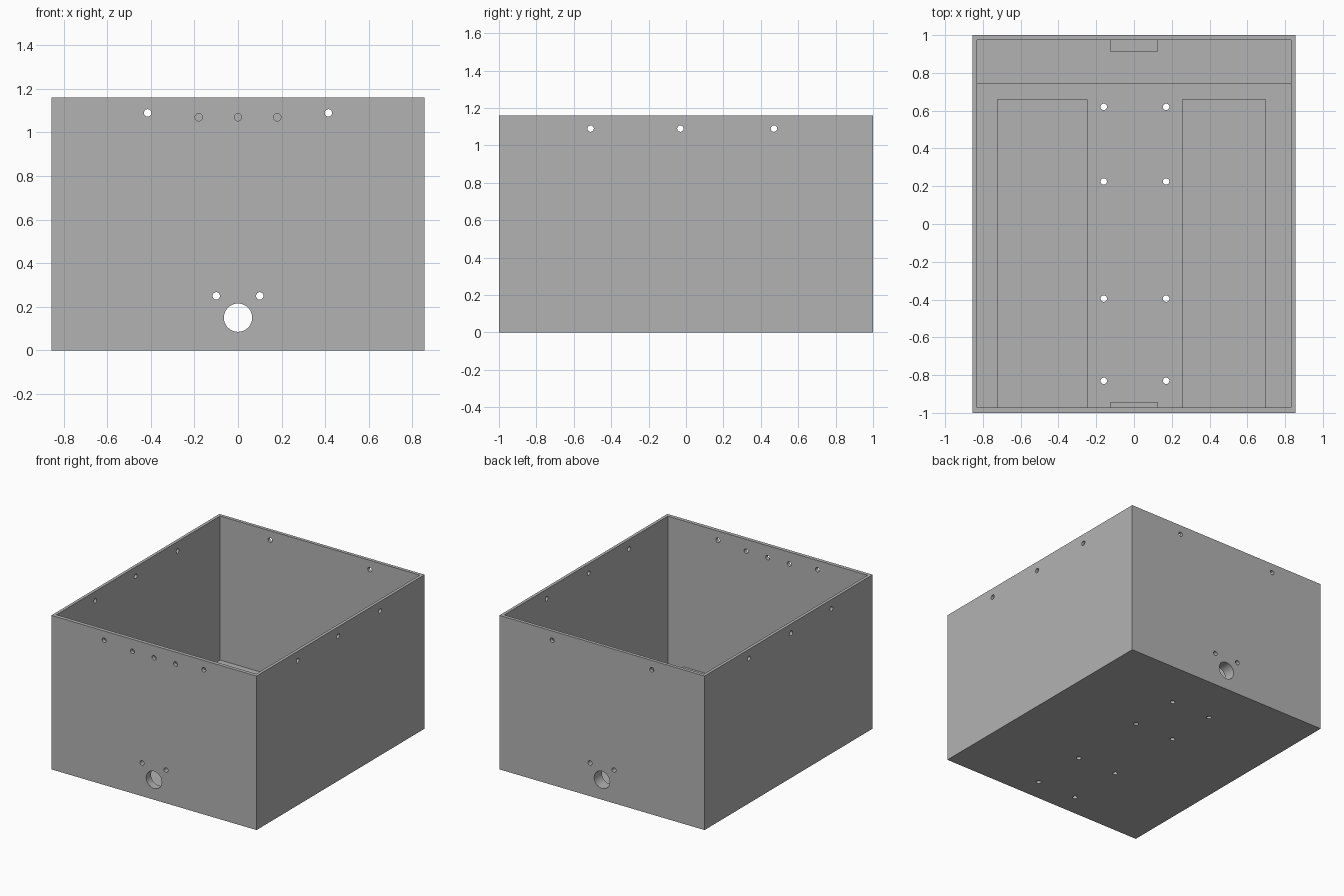
import bpy
import bmesh
from math import pi
from mathutils import Matrix, Vector

cube = bpy.data.objects.get("Cube")
if cube:
    bpy.data.objects.remove(cube, do_unlink=True)

grey = bpy.data.materials.new("plain grey")
grey.use_nodes = True
grey.diffuse_color = (0.45, 0.45, 0.45, 1)
grey.node_tree.nodes["Principled BSDF"].inputs["Base Color"].default_value = grey.diffuse_color

# Main dimensions
HALF_X, HALF_Y, HEIGHT = 0.855, 1.0, 1.16
IN_X, FRONT, BACK = 0.832, -0.972, 0.975
FLOOR, PLATE_TOP, SHELF_TOP, PAD_TOP = 0.03, 0.06, 0.075, 0.29
SMALL, LARGE = 0.017, 0.065


def finish(name, bm):
    mesh = bpy.data.meshes.new(name)
    bm.to_mesh(mesh)
    bm.free()
    mesh.materials.append(grey)
    obj = bpy.data.objects.new(name, mesh)
    bpy.context.collection.objects.link(obj)
    return obj


def box(name, low, high):
    low, high = Vector(low), Vector(high)
    bm = bmesh.new()
    place = Matrix.Translation((low + high) / 2) @ Matrix.Diagonal((*(high - low), 1))
    bmesh.ops.create_cube(bm, size=1, matrix=place)
    return finish(name, bm)


def subtract(obj, cutter):
    cut = obj.modifiers.new("cut", 'BOOLEAN')
    cut.operation = 'DIFFERENCE'
    cut.solver = 'EXACT'
    cut.object = cutter
    cutter.hide_render = True
    cutter.hide_set(True)


# Drill list: centre, axis, radius, length
drills = []
for side in (-1, 1):
    drills.append(((0, side * 0.96, 0.15), 'Y', LARGE, 0.3))
    for x in (-0.1, 0.1):
        drills.append(((x, side * 0.96, 0.25), 'Y', SMALL, 0.3))
    for x in (-0.415, 0.415):
        drills.append(((x, side, 1.09), 'Y', SMALL, 0.2))
    for y in (-0.51, -0.03, 0.47):
        drills.append(((side * HALF_X, y, 1.09), 'X', SMALL, 0.2))
for x in (-0.18, 0, 0.18):
    drills.append(((x, -1, 1.07), 'Y', SMALL, 0.2))
for x in (-0.16, 0.17):
    for y in (-0.83, -0.395, 0.225, 0.62):
        drills.append(((x, y, 0), 'Z', SMALL, 0.15))

turns = {
    'X': Matrix.Rotation(pi / 2, 4, 'Y'),
    'Y': Matrix.Rotation(pi / 2, 4, 'X'),
    'Z': Matrix.Identity(4),
}
bm = bmesh.new()
for centre, axis, radius, length in drills:
    bmesh.ops.create_cone(bm, cap_ends=True, segments=32, radius1=radius,
                          radius2=radius, depth=length,
                          matrix=Matrix.Translation(centre) @ turns[axis])
hole_cutter = finish("hole_cutter", bm)

# Open-topped case
case = box("case_shell", (-HALF_X, -HALF_Y, 0), (HALF_X, HALF_Y, HEIGHT))
cavity = box("cavity_cutter", (-IN_X, FRONT, FLOOR), (IN_X, BACK, HEIGHT + 0.2))
subtract(case, cavity)
subtract(case, hole_cutter)

# Raised floor areas
box("back_shelf", (-IN_X, 0.74, FLOOR), (IN_X, BACK, SHELF_TOP))
box("right_floor_plate", (-0.725, FRONT, FLOOR), (-0.245, 0.66, PLATE_TOP))
box("left_floor_plate", (0.255, FRONT, FLOOR), (0.70, 0.66, PLATE_TOP))

# Drilled pads behind the large openings
front_pad = box("front_pad", (-0.125, FRONT, FLOOR), (0.125, -0.943, PAD_TOP))
back_pad = box("back_pad", (-0.125, 0.91, SHELF_TOP), (0.125, BACK, PAD_TOP))
for pad in (front_pad, back_pad):
    subtract(pad, hole_cutter)
